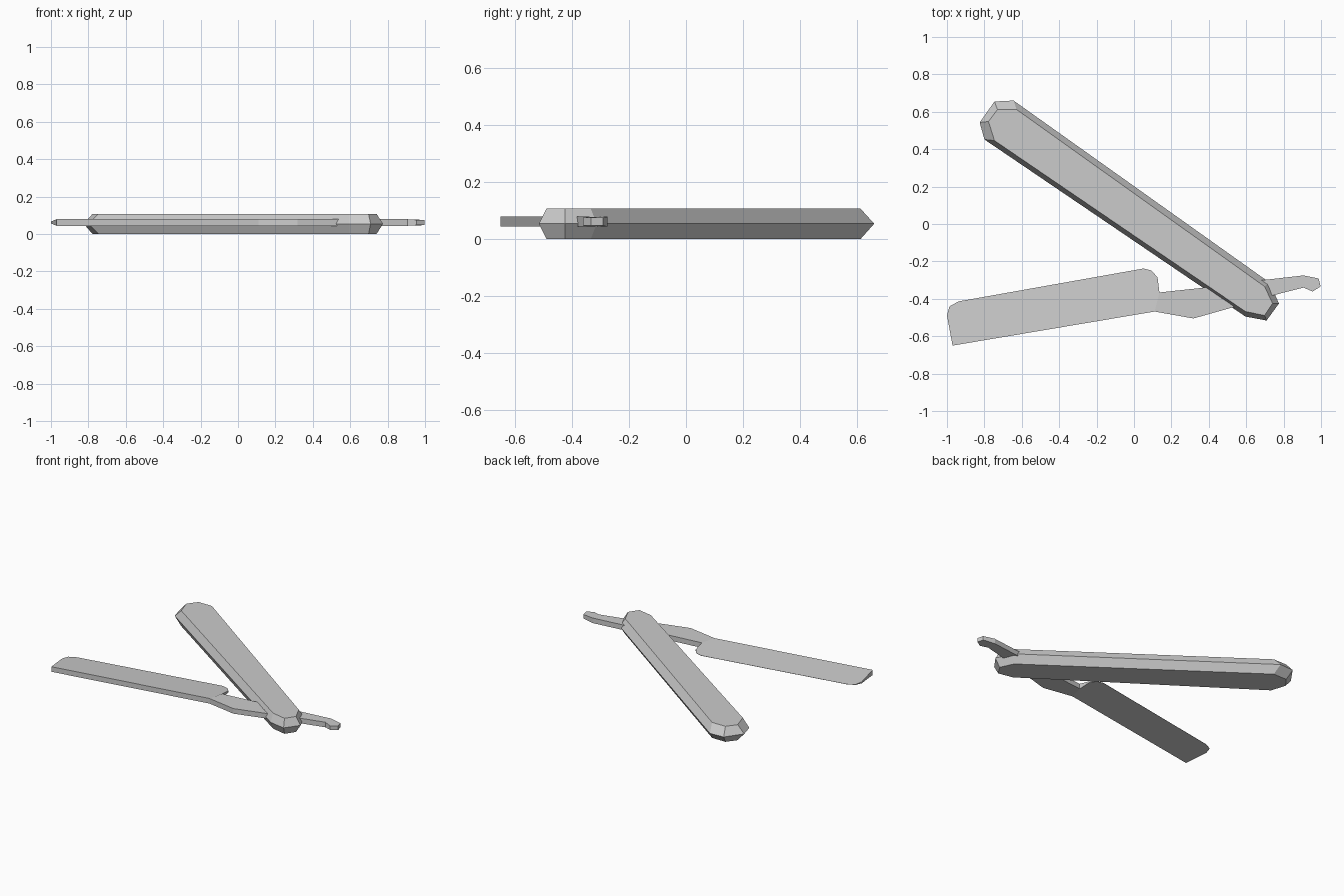
import bpy
import bmesh

cube = bpy.data.objects.get("Cube")
if cube:
    bpy.data.objects.remove(cube, do_unlink=True)

grey = bpy.data.materials.new("plain grey")
grey.use_nodes = True
grey.diffuse_color = (0.6, 0.6, 0.6, 1)
grey.node_tree.nodes["Principled BSDF"].inputs["Base Color"].default_value = (0.6, 0.6, 0.6, 1)


def build(name, loops, caps):
    """Join stacked loops with side walls and close both ends with cap faces."""
    bm = bmesh.new()
    rings = [[bm.verts.new(p) for p in loop] for loop in loops]
    for low, high in zip(rings, rings[1:]):
        for i in range(len(low)):
            j = (i + 1) % len(low)
            bm.faces.new((low[i], low[j], high[j], high[i]))
    for cap in caps:
        bm.faces.new([rings[-1][i] for i in cap])
        bm.faces.new([rings[0][i] for i in reversed(cap)])
    bmesh.ops.recalc_face_normals(bm, faces=bm.faces)
    mesh = bpy.data.meshes.new(name)
    bm.to_mesh(mesh)
    bm.free()
    mesh.materials.append(grey)
    obj = bpy.data.objects.new(name, mesh)
    bpy.context.collection.objects.link(obj)
    return obj


# Handle: long eight-sided bar, bevelled to a ridge at mid height
ridge = [(-.825, .543), (-.80, .452), (.596, -.495), (.709, -.516),
         (.775, -.425), (.725, -.313), (-.644, .66), (-.746, .655)]
flat = [(-.778, .548), (-.746, .446), (.596, -.468), (.698, -.489),
        (.741, -.425), (.698, -.334), (-.628, .612), (-.73, .612)]
build("handle", [[(x, y, 0) for x, y in flat],
                 [(x, y, .054) for x, y in ridge],
                 [(x, y, .107) for x, y in flat]], [range(len(flat))])

# Blade and tang: outline points with half thickness, thick spine to thin edge
THICK, THIN, MID = .0175, .0006, .061
edge = [(-.97, -.65, THICK), (-1.0, -.489, .005), (-.987, -.441, .002),
        (-.939, -.414, THIN), (.051, -.238, THIN), (.094, -.249, THIN),
        (.126, -.286, .005), (.136, -.366, THICK)]
tang = [(x, y, THICK) for x, y in
        [(.377, -.34), (.67, -.302), (.906, -.275)]]
tail = [(.987, -.291, .014), (.998, -.334, .014), (.955, -.361, .014)]
under = [(x, y, THICK) for x, y in
         [(.906, -.34), (.741, -.382), (.527, -.446), (.318, -.505), (.11, -.468)]]
outline = edge + tang + tail + under
shoulder, heel = len(edge) - 1, len(outline) - 1
build("blade", [[(x, y, MID + side * h) for x, y, h in outline] for side in (-1, 1)],
      [list(range(shoulder + 1)) + [heel], list(range(shoulder, heel + 1))])
